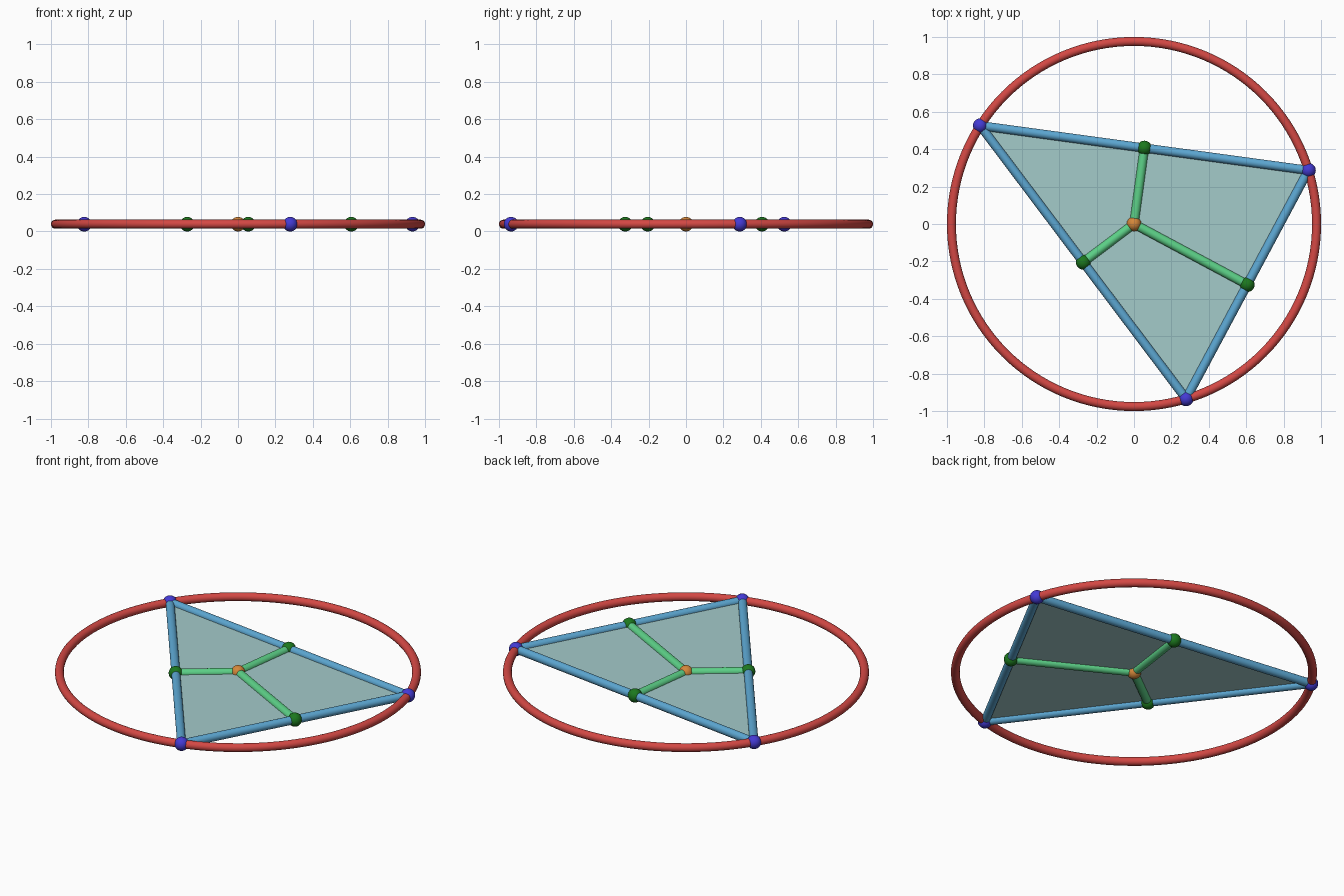
import bpy, math
from mathutils import Vector

if "Cube" in bpy.data.objects:
    bpy.data.objects.remove(bpy.data.objects["Cube"])

R, TUBE, BALL = 0.976, 0.024, 0.039   # ring radius, rod radius, ball radius
Z = BALL                              # height of the whole flat figure


def material(name, rgb):
    m = bpy.data.materials.new(name)
    lin = [c / 12.92 if c <= 0.04045 else ((c + 0.055) / 1.055) ** 2.4
           for c in (v / 255 for v in rgb)]
    m.diffuse_color = (*lin, 1)
    m.use_nodes = True
    m.node_tree.nodes["Principled BSDF"].inputs["Base Color"].default_value = m.diffuse_color
    return m


red = material("red", (211, 72, 68))
sky = material("sky_blue", (92, 167, 210))
mint = material("mint_green", (92, 208, 135))
dark_green = material("dark_green", (28, 120, 30))
blue = material("deep_blue", (68, 58, 212))
orange = material("orange", (212, 135, 58))
teal = material("pale_teal", (164, 203, 202))


def finish(name, mat):
    o = bpy.context.object
    o.name = name
    o.data.materials.append(mat)
    bpy.ops.object.shade_smooth_by_angle(angle=math.radians(40))


def ball(name, p, mat):
    bpy.ops.mesh.primitive_uv_sphere_add(segments=32, ring_count=16, radius=BALL, location=p)
    finish(name, mat)


def rod(name, a, b, mat):
    d = b - a
    bpy.ops.mesh.primitive_cylinder_add(vertices=24, radius=TUBE, depth=d.length,
                                        location=(a + b) / 2,
                                        rotation=d.to_track_quat('Z', 'Y').to_euler())
    finish(name, mat)


# circle around the triangle
bpy.ops.mesh.primitive_torus_add(major_radius=R, minor_radius=TUBE, major_segments=128,
                                 minor_segments=20, location=(0, 0, Z))
finish("outer_ring", red)

# triangle corners on the circle
centre = Vector((0, 0, Z))
corners = [Vector((R * math.cos(math.radians(a)), R * math.sin(math.radians(a)), Z))
           for a in (17.1, 147.4, 286.6)]

# edges, edge midpoints and spokes to the centre
for i, a in enumerate(corners):
    b = corners[(i + 1) % 3]
    mid = (a + b) / 2
    ball(f"corner_ball_{i + 1}", a, blue)
    rod(f"triangle_edge_{i + 1}", a, b, sky)
    ball(f"midpoint_ball_{i + 1}", mid, dark_green)
    rod(f"spoke_{i + 1}", centre, mid, mint)
ball("centre_ball", centre, orange)

# thin triangle sheet, facing up
mesh = bpy.data.meshes.new("triangle_sheet")
mesh.from_pydata(corners, [], [(0, 1, 2)])
mesh.materials.append(teal)
sheet = bpy.data.objects.new("triangle_sheet", mesh)
bpy.context.collection.objects.link(sheet)
